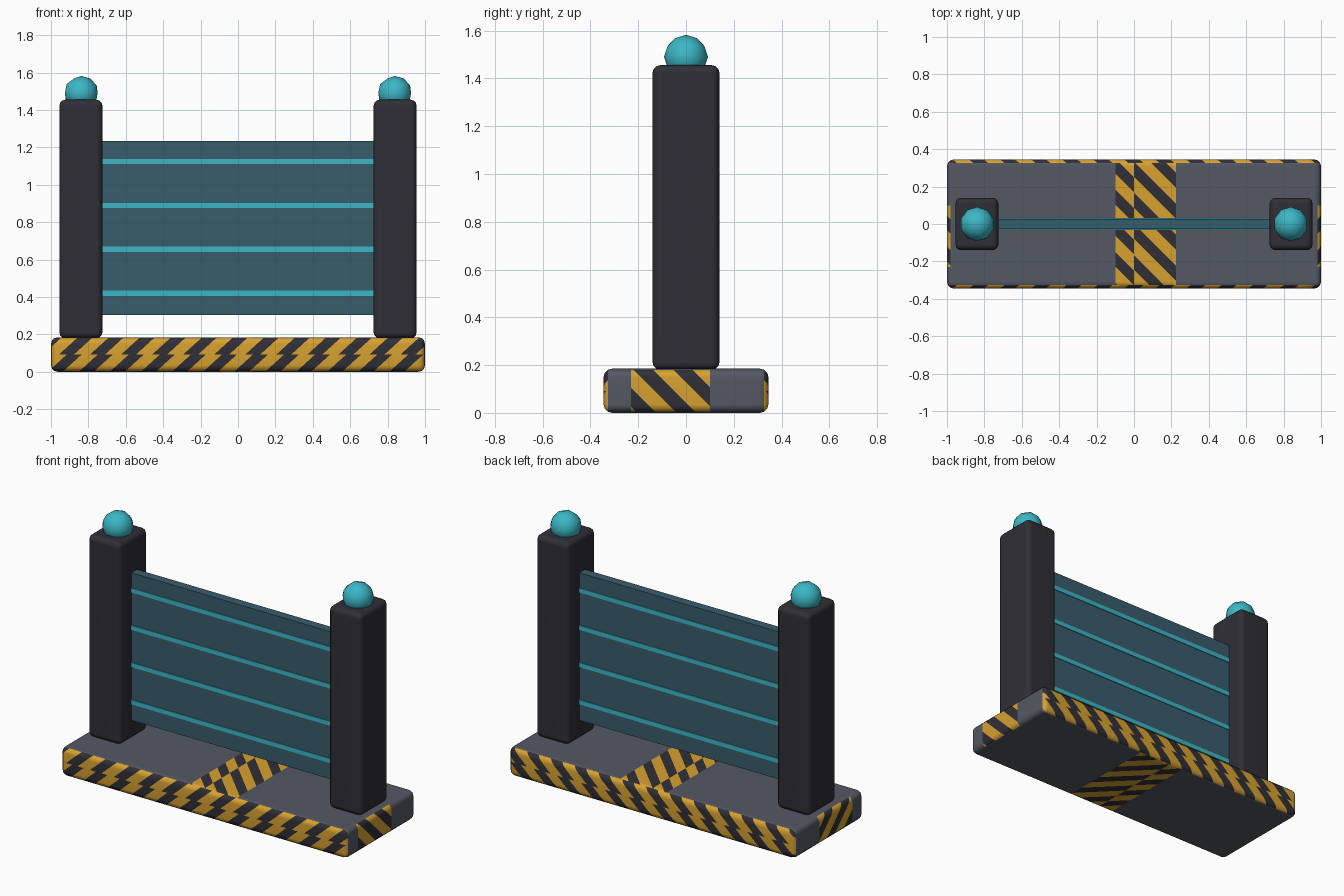
import bpy, bmesh, math
from mathutils import Vector

if "Cube" in bpy.data.objects:
    bpy.data.objects.remove(bpy.data.objects["Cube"])


def material(name, rgb):
    m = bpy.data.materials.new(name)
    m.diffuse_color = (*rgb, 1)
    m.use_nodes = True
    m.node_tree.nodes["Principled BSDF"].inputs["Base Color"].default_value = m.diffuse_color
    return m


GREY = material("slate_grey", (0.089, 0.098, 0.126))
DARK = material("charcoal", (0.028, 0.028, 0.037))
YELLOW = material("hazard_yellow", (0.68, 0.36, 0.03))
PANEL = material("deep_teal", (0.04, 0.11, 0.152))
CYAN = material("bright_cyan", (0.045, 0.47, 0.56))


def finish(bm, name, mats):
    me = bpy.data.meshes.new(name)
    bm.to_mesh(me)
    bm.free()
    for m in mats:
        me.materials.append(m)
    ob = bpy.data.objects.new(name, me)
    bpy.context.collection.objects.link(ob)
    bpy.ops.object.select_all(action='DESELECT')
    ob.select_set(True)
    bpy.context.view_layer.objects.active = ob
    bpy.ops.object.shade_smooth_by_angle(angle=math.radians(40))
    return ob


def box_mesh(size, centre, bevel=0, segments=3):
    bm = bmesh.new()
    bmesh.ops.create_cube(bm, size=1)
    for v in bm.verts:
        v.co = Vector(a * b for a, b in zip(v.co, size)) + Vector(centre)
    if bevel:
        bmesh.ops.bevel(bm, geom=bm.edges[:], offset=bevel, segments=segments,
                        profile=0.5, affect='EDGES')
    bm.normal_update()
    return bm


def weighted(ob):
    ob.modifiers.new("weighted_normals", 'WEIGHTED_NORMAL').keep_sharp = True


# Cut the chosen faces along one plane
def cut(bm, chosen, point, normal):
    faces = [f for f in bm.faces if chosen(f)]
    geom = set(faces)
    for f in faces:
        geom.update(f.edges)
        geom.update(f.verts)
    bmesh.ops.bisect_plane(bm, geom=list(geom), plane_co=point, plane_no=normal, dist=1e-5)


# Cut the chosen faces into slanted bands and paint them dark and yellow
def stripes(bm, chosen, direction, phase, period=0.166, duty=0.52):
    d = Vector(direction)
    n = d.normalized()
    for k in range(-10, 11):
        for t in (k + phase, k + phase + duty):
            cut(bm, chosen, n * (t * period / d.length), n)
    for f in bm.faces:
        if chosen(f):
            t = f.calc_center_median().dot(d) / period - phase
            f.material_index = 2 if t % 1 < duty else 1


# Base slab with painted long sides, middle band and end patches
MID = 0.0925
base = box_mesh((2, 0.69, 0.185), (0, 0, MID), 0.036)


def centre(f):
    return f.calc_center_median()


for side in (-1, 1):
    def long_side(f):
        return f.normal.y * side > 0.45

    cut(base, long_side, (0, 0, MID), (0, 0, 1))
    for row in (-1, 1):
        stripes(base, lambda f: long_side(f) and (centre(f).z - MID) * row > 0,
                (1, 0, -1.1), 0.1 if row > 0 else 0.35)

    def flat(f):
        return f.normal.z * side > 0.9

    for x in (-0.1, 0, 0.225):
        cut(base, flat, (x, 0, 0), (1, 0, 0))
    for lo, hi, phase in ((-0.1, 0, 0.5), (0, 0.225, 0.0)):
        stripes(base, lambda f: flat(f) and lo < centre(f).x < hi, (1, 1, 0), phase)

    def end(f):
        return f.normal.x * side > 0.6 and abs(f.normal.y) < 0.45

    for y in (-0.23, 0.1):
        cut(base, end, (0, y, 0), (0, 1, 0))
    stripes(base, lambda f: end(f) and -0.23 < centre(f).y < 0.1, (0, 1, 1), 0.25)
weighted(finish(base, "base", [GREY, DARK, YELLOW]))

# Posts with round lamps on top
for side, label in ((-1, "left"), (1, "right")):
    post = box_mesh((0.23, 0.28, 1.275), (side * 0.84, 0, 0.8175), 0.032)
    weighted(finish(post, label + "_post", [DARK]))
    lamp = bmesh.new()
    bmesh.ops.create_icosphere(lamp, subdivisions=2, radius=0.092)
    bmesh.ops.translate(lamp, verts=lamp.verts, vec=(side * 0.838, 0, 1.49))
    finish(lamp, label + "_lamp", [CYAN])

# Barrier panel and its glowing bars
finish(box_mesh((1.47, 0.056, 0.93), (0, 0, 0.768)), "barrier_panel", [PANEL])
for i in range(4):
    finish(box_mesh((1.47, 0.066, 0.028), (0, 0, 0.42 + 0.235 * i)),
           "light_bar_%d" % (i + 1), [CYAN])
